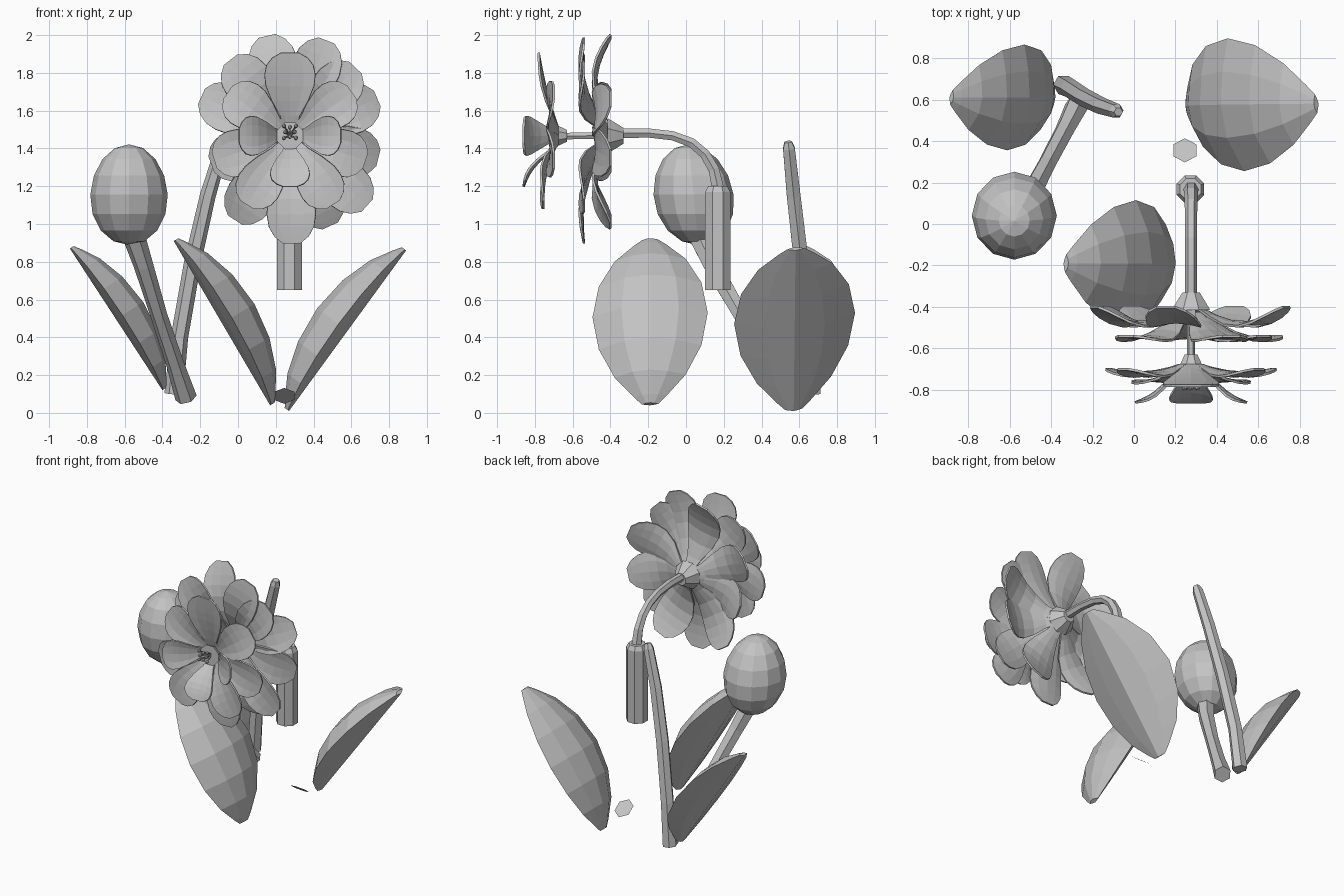
import bpy, bmesh, math
from mathutils import Vector

if "Cube" in bpy.data.objects:
    bpy.data.objects.remove(bpy.data.objects["Cube"])

mat = bpy.data.materials.new("soft grey")
mat.diffuse_color = (0.55, 0.55, 0.55, 1)
mat.use_nodes = True
mat.node_tree.nodes["Principled BSDF"].inputs["Base Color"].default_value = mat.diffuse_color


def make(name, bm):
    me = bpy.data.meshes.new(name)
    bmesh.ops.recalc_face_normals(bm, faces=bm.faces)
    bm.to_mesh(me)
    bm.free()
    me.materials.append(mat)
    ob = bpy.data.objects.new(name, me)
    bpy.context.collection.objects.link(ob)
    return ob


def sheet(name, rows, thick=0.0, closed=False):
    bm = bmesh.new()
    vs = [[bm.verts.new(p) for p in row] for row in rows]
    for a, b in zip(vs, vs[1:]):
        for i in range(len(a) if closed else len(a) - 1):
            j = (i + 1) % len(a)
            bm.faces.new((a[i], a[j], b[j], b[i]))
    if closed:
        bm.faces.new(vs[0])
        bm.faces.new(vs[-1])
    ob = make(name, bm)
    if thick:
        mod = ob.modifiers.new("thickness", 'SOLIDIFY')
        mod.thickness = thick
        mod.offset = 0
    return ob


def tube(name, pts, radii, n=6):
    pts = [Vector(p) for p in pts]
    rings = []
    for i, p in enumerate(pts):
        t = (pts[min(i + 1, len(pts) - 1)] - pts[max(i - 1, 0)]).normalized()
        side = t.cross(Vector((1, 0, 0))).normalized()
        up = t.cross(side)
        rings.append([p + radii[i] * (side * math.cos(a) + up * math.sin(a))
                      for a in (2 * math.pi * (k + 0.5) / n for k in range(n))])
    return sheet(name, rings, closed=True)


# Thick leaves: a keel below, a ridge above, and a rim between them
def leaf(name, base, tip, half, depth, near_rim, far_rim):
    base, tip = Vector(base), Vector(tip)
    n = (tip - base).normalized().cross(Vector((0, 1, 0)))
    n = n if n.z > 0 else -n
    section = [(-1, near_rim), (-0.5, near_rim * 0.4), (0, 0), (0.5, far_rim * 0.4), (1, far_rim),
               (0.5, far_rim + (depth - far_rim) * 0.75), (0, depth),
               (-0.5, near_rim + (depth - near_rim) * 0.75)]
    rows = []
    for i in range(9):
        t = (1 - math.cos(math.pi * i / 8)) / 2
        w = max(math.sin(math.pi * t) ** 0.6, 0.14)
        rows.append([base.lerp(tip, t) + Vector((0, half * w * u, 0)) + n * w * h for u, h in section])
    sheet(name, rows, closed=True)


leaf("right_leaf", (0.27, 0.57, 0.01), (0.89, 0.58, 0.86), 0.32, 0.2, 0.06, 0.16)
leaf("front_leaf", (0.17, -0.19, 0.04), (-0.34, -0.19, 0.91), 0.305, 0.2, 0.06, 0.11)
leaf("left_leaf", (-0.40, 0.61, 0.12), (-0.89, 0.61, 0.87), 0.255, 0.17, 0.04, 0.14)

# Bud and its stem
bm = bmesh.new()
bmesh.ops.create_uvsphere(bm, u_segments=12, v_segments=8, radius=1)
for v in bm.verts:
    taper = 1 - 0.05 * v.co.z
    v.co = Vector((-0.577 + 0.205 * v.co.x * taper, 0.04 + 0.212 * v.co.y * taper - 0.025 * v.co.z,
                   1.155 + 0.267 * v.co.z))
make("bud", bm)
tube("bud_stem", [(-0.275, 0.57, 0.08), (-0.33, 0.46, 0.25), (-0.42, 0.29, 0.52),
                  (-0.5, 0.14, 0.78), (-0.55, 0.07, 0.93)], [0.058, 0.048, 0.045, 0.052, 0.06])

# Bare tall stem
tube("tall_stem", [(-0.34, 0.67, 0.1), (-0.31, 0.655, 0.4), (-0.24, 0.61, 0.8),
                   (-0.16, 0.57, 1.15), (-0.085, 0.545, 1.4), (-0.075, 0.54, 1.435)],
     [0.05, 0.046, 0.045, 0.042, 0.036, 0.022])

# Arched flower stem, its socket and a loose end cap
tube("stem_socket", [(0.272, 0.168, 0.65), (0.272, 0.168, 1.17), (0.272, 0.168, 1.2)],
     [0.072, 0.072, 0.055], 8)
tube("flower_stem", [(0.275, 0.17, 1.12), (0.275, 0.167, 1.2), (0.275, 0.147, 1.29), (0.275, 0.1, 1.37),
                     (0.275, 0.03, 1.43), (0.275, -0.07, 1.467), (0.275, -0.2, 1.482), (0.275, -0.36, 1.48)],
     [0.04, 0.036, 0.033, 0.031, 0.029, 0.028, 0.028, 0.03])
tube("front_flower_stem", [(0.275, -0.36, 1.47), (0.275, -0.66, 1.465)], [0.02, 0.02])
bm = bmesh.new()
hexa = [bm.verts.new((0.245 + 0.064 * math.sin(a), 0.355 + 0.058 * math.cos(a), 0.09 - 0.042 * math.cos(a)))
        for a in (math.pi * k / 3 for k in range(6))]
bm.faces.new(hexa)
make("stem_end_cap", bm)

# Petals radiate around the flower axis, which runs along y
CX, CZ = 0.275, 1.467
OUTLINE = ((0, .25), (.15, .4), (.35, .72), (.55, .95), (.7, 1), (.83, .92), (.93, .7), (1, .35))


def petal(name, deg, r1, half, y0, y1, bow, cup=0.03, r0=0.05):
    a = math.radians(deg)
    ca, sa = math.cos(a), math.sin(a)
    rows = []
    for t, w in OUTLINE:
        w *= half
        r = r0 + (r1 - r0) * t
        y = y0 + (y1 - y0) * t - bow * math.sin(math.pi * t)
        rows.append([(CX + ca * r - sa * w * u, y - cup * u * u * math.sin(math.pi * t),
                      CZ + sa * r + ca * w * u) for u in (-1, -0.55, 0, 0.55, 1)])
    sheet(name, rows, 0.012)


# Back flower: alternating petals, one layer curling back, one leaning forward
back_layer = ((103, .54), (23, .5), (-14, .48), (-66, .52), (-123, .53), (-160, .44), (156, .51))
front_layer = ((69, .54), (46, .5), (-42, .55), (-89, .57), (128, .51))
for deg, r in back_layer:
    petal("back_petal", deg, r, 0.13, -0.41, -0.4, 0.07, 0.02)
for deg, r in front_layer:
    petal("forward_petal", deg, r, 0.13, -0.43, -0.54, 0.05, 0.02)

# Front flower: wide ring, then short petals curling forward
for deg, r in ((35, .4), (-18, .42), (198, .42), (145, .4)):
    petal("front_side_petal", deg, r, 0.125, -0.68, -0.7, 0.025, 0.02)
for deg, r in ((-58, .43), (-122, .43)):
    petal("front_lower_petal", deg, r, 0.12, -0.69, -0.755, 0.02, 0.02)
petal("front_top_petal", 90, 0.44, 0.135, -0.68, -0.78, 0.01, 0.02)
for deg in (0, 180, -90):
    petal("front_inner_petal", deg, 0.27, 0.105, -0.68, -0.86, 0.03, 0.02)

# Cups behind each flower
for name, y, r in (("back_cup", -0.33, 0.1), ("front_cup", -0.63, 0.075)):
    tube(name, [(CX, y, CZ), (CX, y - 0.045, CZ), (CX, y - 0.085, CZ)], [r * 0.45, r * 0.75, r], 8)

# Stamens
for k in range(8):
    a = 2 * math.pi * k / 8
    r = 0.045 if k % 2 else 0.025
    p = Vector((CX + r * math.cos(a), -0.79, CZ + 0.02 + r * math.sin(a)))
    tube("stamen", [(CX, -0.69, CZ), p], [0.005, 0.005], 4)
    bm = bmesh.new()
    bmesh.ops.create_icosphere(bm, subdivisions=1, radius=0.013)
    bmesh.ops.translate(bm, verts=bm.verts, vec=p)
    make("stamen_tip", bm)
